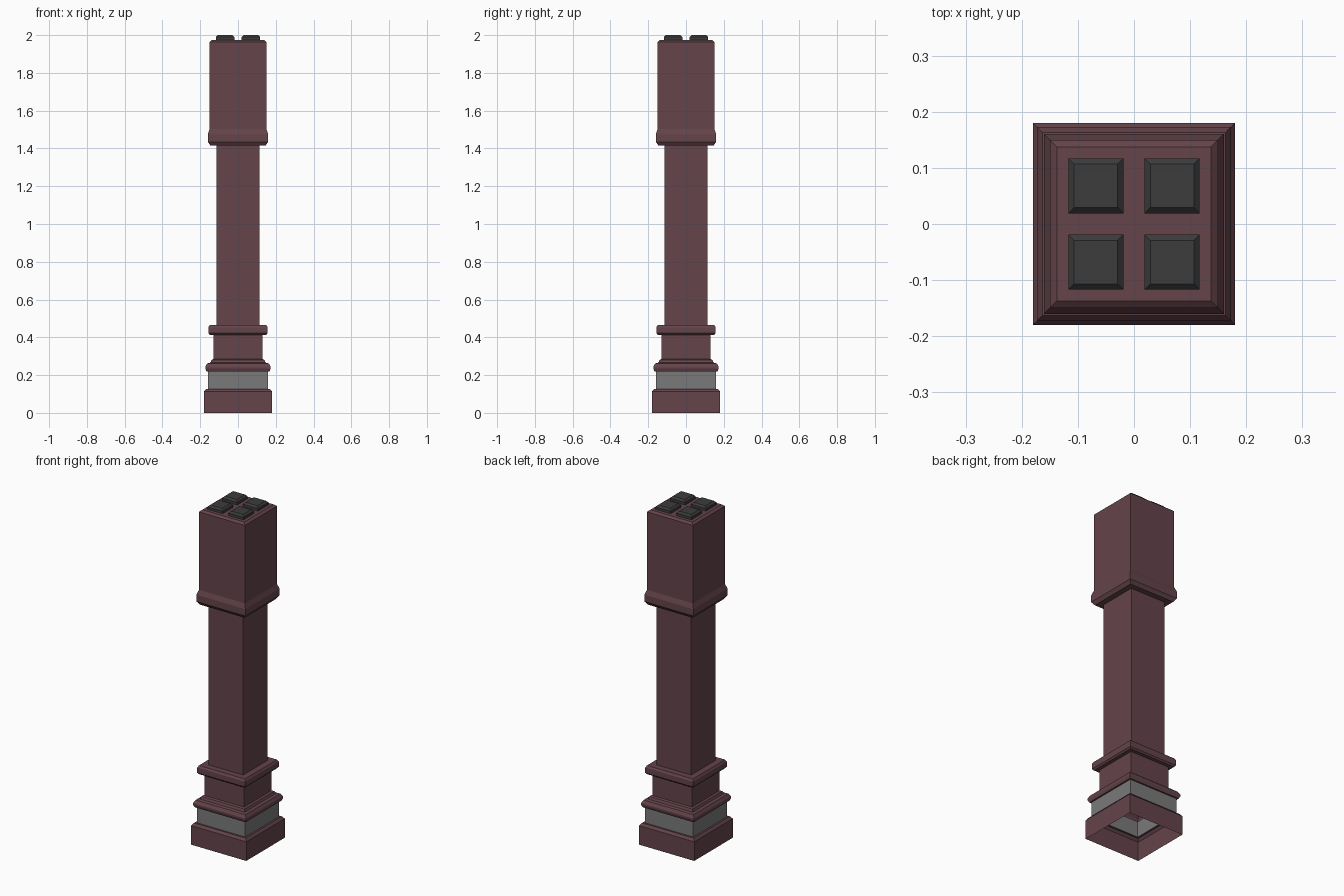
import bpy, bmesh

if "Cube" in bpy.data.objects:
    bpy.data.objects.remove(bpy.data.objects["Cube"])


def material(name, rgb):
    m = bpy.data.materials.new(name)
    m.diffuse_color = (*rgb, 1)
    m.use_nodes = True
    m.node_tree.nodes["Principled BSDF"].inputs["Base Color"].default_value = m.diffuse_color
    return m


MAROON = material("dark maroon", (0.128, 0.058, 0.070))
GREY = material("mid grey", (0.195, 0.195, 0.195))
BLACK = material("charcoal", (0.046, 0.046, 0.046))


def square_loft(name, profile, mat, centre=(0, 0), cap=False):
    """Sweep (half width, height) pairs around a square; open below."""
    bm = bmesh.new()
    cx, cy = centre
    rings = [[bm.verts.new((cx + sx * w, cy + sy * w, z))
              for sx, sy in ((-1, -1), (1, -1), (1, 1), (-1, 1))]
             for w, z in profile]
    for a, b in zip(rings, rings[1:]):
        for i in range(4):
            j = (i + 1) % 4
            bm.faces.new((a[i], a[j], b[j], b[i]))
    if cap:
        bm.faces.new(rings[-1])
    me = bpy.data.meshes.new(name)
    bm.to_mesh(me)
    bm.free()
    me.materials.append(mat)
    ob = bpy.data.objects.new(name, me)
    bpy.context.collection.objects.link(ob)
    return ob


# Hollow foot and grey band
square_loft("plinth", [(0.18, 0), (0.18, 0.113), (0.169, 0.127), (0.158, 0.127)], MAROON)
square_loft("grey_band", [(0.158, 0.127), (0.158, 0.22)], GREY)

# Stepped lower moulding, neck and ring
square_loft("lower_moulding", [(0.158, 0.22), (0.167, 0.22), (0.173, 0.235), (0.173, 0.245),
                               (0.163, 0.262), (0.146, 0.266), (0.14, 0.28), (0.129, 0.285)], MAROON)
square_loft("neck", [(0.129, 0.285), (0.129, 0.413)], MAROON)
square_loft("neck_ring", [(0.129, 0.413), (0.149, 0.413), (0.157, 0.422), (0.157, 0.453),
                          (0.15, 0.465), (0.114, 0.465)], MAROON)

# Shaft, collar and head block
square_loft("shaft", [(0.114, 0.465), (0.114, 1.415)], MAROON)
square_loft("collar", [(0.114, 1.415), (0.146, 1.415), (0.16, 1.435), (0.16, 1.475),
                       (0.15, 1.503)], MAROON)
square_loft("head_block", [(0.15, 1.503), (0.15, 1.964), (0.137, 1.975)], MAROON, cap=True)

# Four bevelled pads on top
for sx in (-1, 1):
    for sy in (-1, 1):
        square_loft("top_pad", [(0.049, 1.975), (0.049, 1.99), (0.039, 2.0)], BLACK,
                    (sx * 0.068, sy * 0.068), cap=True)
